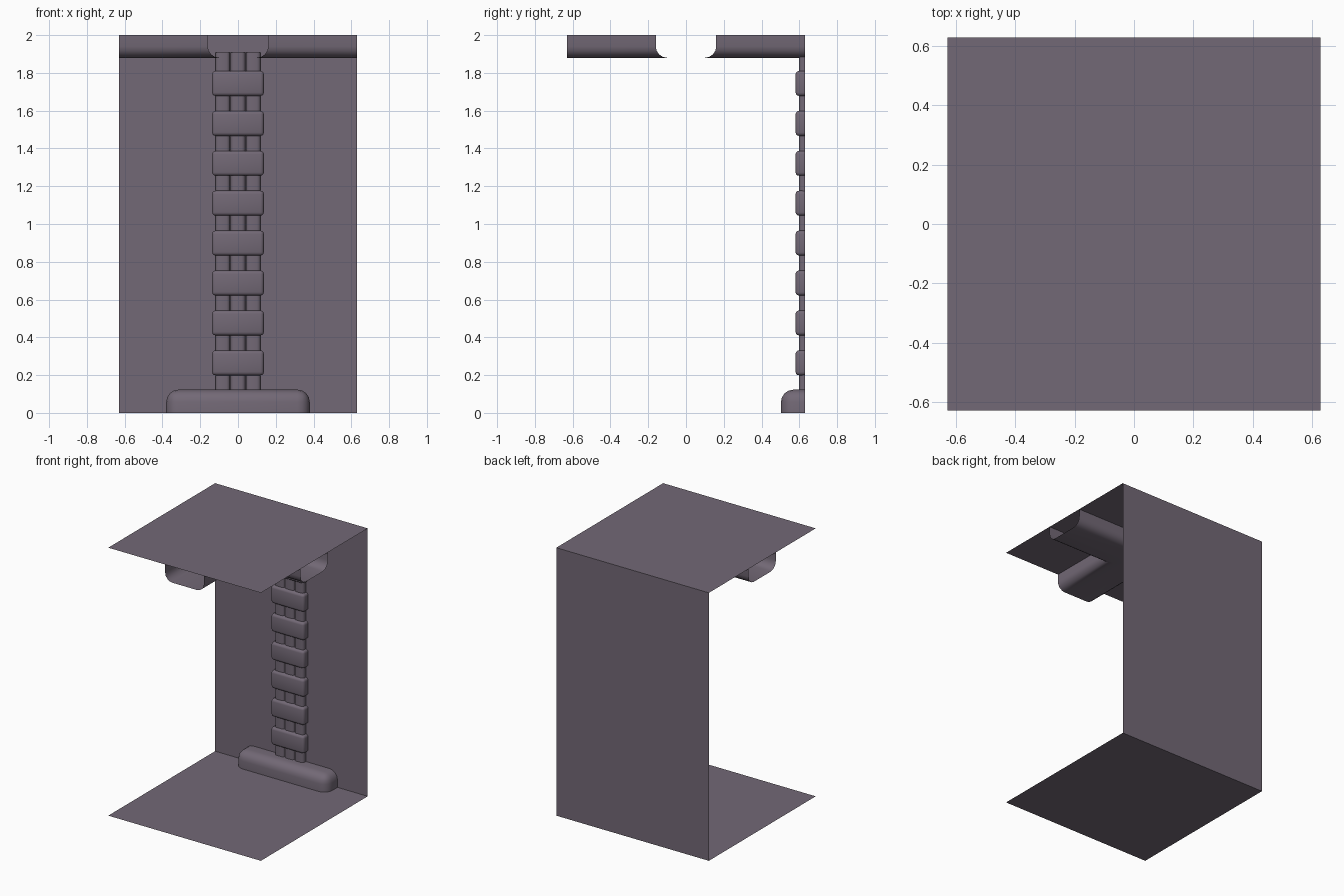
import bpy, bmesh, math
from mathutils import Vector

if "Cube" in bpy.data.objects:
    bpy.data.objects.remove(bpy.data.objects["Cube"])

H = 0.63          # half width of the tile
TOP = 2.0

mat = bpy.data.materials.new("mauve_grey")
mat.diffuse_color = (0.17, 0.14, 0.18, 1)
mat.use_nodes = True
mat.node_tree.nodes["Principled BSDF"].inputs["Base Color"].default_value = mat.diffuse_color


def finish(bm, name, smooth=True):
    me = bpy.data.meshes.new(name)
    bm.to_mesh(me)
    bm.free()
    ob = bpy.data.objects.new(name, me)
    bpy.context.collection.objects.link(ob)
    me.materials.append(mat)
    if smooth:
        bpy.ops.object.select_all(action='DESELECT')
        ob.select_set(True)
        bpy.context.view_layer.objects.active = ob
        bpy.ops.object.shade_smooth_by_angle(angle=math.radians(40))
    return ob


def panel(name, corners):
    bm = bmesh.new()
    bm.faces.new([bm.verts.new(c) for c in corners])
    finish(bm, name, False)


def wall_block(name, lo, hi, radius, segments, open_sides):
    """Rounded block against the wall; hidden sides are left open and unbevelled."""
    bm = bmesh.new()
    bmesh.ops.create_cube(bm, size=1)
    lo, hi = Vector(lo), Vector(hi)
    for v in bm.verts:
        v.co = Vector([(lo[i] + hi[i]) / 2 + v.co[i] * (hi[i] - lo[i]) for i in range(3)])
    bm.normal_update()
    hidden = [f for f in bm.faces if any(f.normal.dot(Vector(d)) > 0.9 for d in open_sides)]
    bmesh.ops.delete(bm, geom=hidden, context='FACES')
    inner = [e for e in bm.edges if not e.is_boundary]
    bmesh.ops.bevel(bm, geom=inner, offset=radius, segments=segments,
                    profile=0.5, affect='EDGES', clamp_overlap=True)
    finish(bm, name)


BACK, DOWN, UP = (0, 1, 0), (0, 0, -1), (0, 0, 1)

# Floor, ceiling and back wall panels
panel("floor", [(-H, -H, 0), (H, -H, 0), (H, H, 0), (-H, H, 0)])
panel("ceiling", [(-H, -H, TOP), (H, -H, TOP), (H, H, TOP), (-H, H, TOP)])
panel("back_wall", [(-H, H, 0), (H, H, 0), (H, H, TOP), (-H, H, TOP)])

# Wall base and the three vertical conduits
wall_block("wall_base", (-0.38, 0.503, 0), (0.38, H, 0.123), 0.065, 4, [BACK, DOWN])
for i in (-1, 0, 1):
    wall_block("conduit", (i * 0.081 - 0.039, 0.598, 0.12), (i * 0.081 + 0.039, H, 1.908),
               0.02, 3, [BACK, DOWN, UP])

# Clamps holding the conduits
for i in range(8):
    z = 0.265 + i * 0.2113
    wall_block("clamp", (-0.137, 0.58, z - 0.066), (0.137, H, z + 0.066), 0.018, 3, [BACK])

# Cross-shaped ceiling duct: half profile swept to the mitred junction, repeated eight times
R = 0.06
profile = [(0, 1.88)]
for k in range(5):
    a = math.radians(90 * k / 4)
    profile.append((0.10 + R * math.sin(a), 1.94 - R * math.cos(a)))
profile.append((0.16, TOP))

bm = bmesh.new()
for sx in (1, -1):
    for sy in (1, -1):
        for swap in (False, True):
            def vert(x, y, z):
                if swap:
                    x, y = y, x
                return bm.verts.new((x * sx, y * sy, z))
            for (t0, z0), (t1, z1) in zip(profile, profile[1:]):
                quad = [(t0, t0, z0), (H, t0, z0), (H, t1, z1), (t1, t1, z1)]
                if (sx * sy > 0) != swap:
                    quad.reverse()
                bm.faces.new([vert(*q) for q in quad])
bmesh.ops.remove_doubles(bm, verts=bm.verts, dist=1e-5)
finish(bm, "ceiling_duct")
